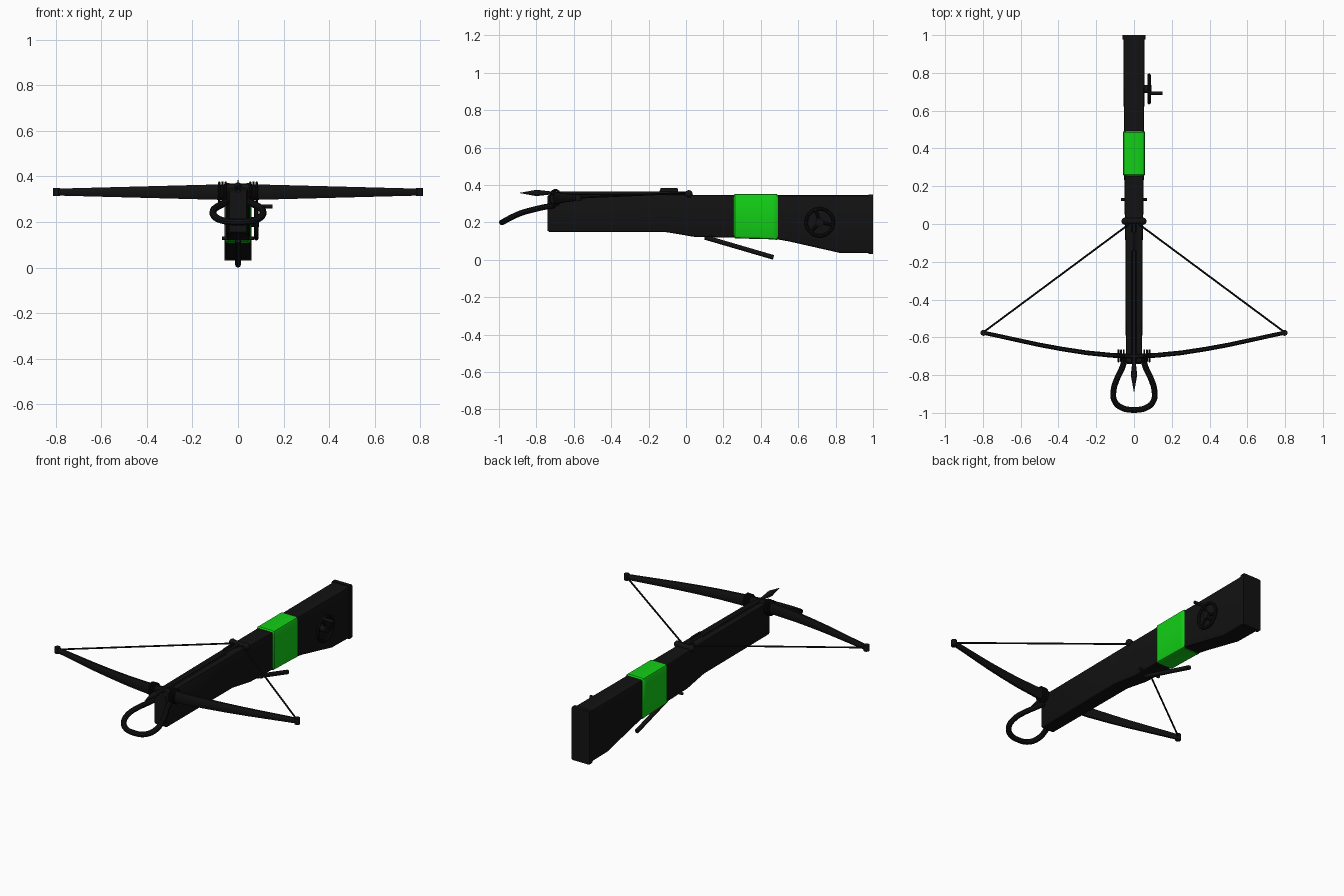
import bpy, bmesh, math
from mathutils import Vector

if "Cube" in bpy.data.objects:
    bpy.data.objects.remove(bpy.data.objects["Cube"])


def material(name, rgb):
    m = bpy.data.materials.new(name)
    m.diffuse_color = (*rgb, 1)
    m.use_nodes = True
    m.node_tree.nodes["Principled BSDF"].inputs["Base Color"].default_value = m.diffuse_color
    return m


BLACK = material("matte black", (0.006, 0.006, 0.006))
GREEN = material("bright green", (0.006, 0.62, 0.008))


def add_mesh(name, bm, mat):
    bmesh.ops.recalc_face_normals(bm, faces=bm.faces)
    me = bpy.data.meshes.new(name)
    bm.to_mesh(me)
    bm.free()
    ob = bpy.data.objects.new(name, me)
    bpy.context.collection.objects.link(ob)
    me.materials.append(mat)
    return ob


def loft(name, rings, mat=BLACK):
    """Skin closed rings of points and cap both ends."""
    bm = bmesh.new()
    vs = [[bm.verts.new(p) for p in r] for r in rings]
    n = len(vs[0])
    for a, b in zip(vs, vs[1:]):
        for i in range(n):
            bm.faces.new((a[i], a[(i + 1) % n], b[(i + 1) % n], b[i]))
    bm.faces.new(vs[0])
    bm.faces.new(vs[-1])
    return add_mesh(name, bm, mat)


def rod(name, a, b, r1, r2=None, segs=16):
    a, b = Vector(a), Vector(b)
    bm = bmesh.new()
    bmesh.ops.create_cone(bm, cap_ends=True, segments=segs, radius1=r1,
                          radius2=r1 if r2 is None else r2, depth=(b - a).length)
    ob = add_mesh(name, bm, BLACK)
    ob.location = (a + b) / 2
    ob.rotation_euler = (b - a).to_track_quat('Z', 'Y').to_euler()
    return ob


def tube(name, pts, r, cyclic=False):
    cu = bpy.data.curves.new(name, 'CURVE')
    cu.dimensions = '3D'
    cu.bevel_depth = r
    cu.bevel_resolution = 3
    cu.resolution_u = 6
    cu.use_fill_caps = True
    sp = cu.splines.new('BEZIER')
    sp.bezier_points.add(len(pts) - 1)
    for bp, p in zip(sp.bezier_points, pts):
        bp.co = p
        bp.handle_left_type = bp.handle_right_type = 'AUTO'
    sp.use_cyclic_u = cyclic
    ob = bpy.data.objects.new(name, cu)
    bpy.context.collection.objects.link(ob)
    cu.materials.append(BLACK)
    return ob


def ball(name, loc, r):
    bm = bmesh.new()
    bmesh.ops.create_uvsphere(bm, u_segments=16, v_segments=10, radius=r)
    ob = add_mesh(name, bm, BLACK)
    ob.location = loc
    return ob


def section(y, z0, z1, w, c=0.01, groove=0.0):
    """Chamfered stock cross-section with an optional bolt groove on top."""
    half = [(0.0, z1 - groove), (0.010, z1 - groove), (0.012, z1), (w - c, z1),
            (w - c * 0.3, z1 - c * 0.3), (w, z1 - c), (w, z0 + c),
            (w - c * 0.3, z0 + c * 0.3), (w - c, z0)]
    pts = half + [(-x, z) for x, z in reversed(half[1:])]
    return [(x, y, z) for x, z in pts]


# Stock: y, bottom, top, half width, groove depth
stations = [(-0.74, 0.155, 0.34, 0.038, 0.008), (-0.73, 0.148, 0.348, 0.043, 0.008),
            (-0.11, 0.148, 0.35, 0.046, 0.008), (-0.03, 0.135, 0.35, 0.047, 0.008),
            (0.00, 0.130, 0.35, 0.048, 0.008), (0.02, 0.126, 0.348, 0.048, 0.0),
            (0.05, 0.122, 0.347, 0.049, 0.0), (0.26, 0.118, 0.345, 0.052, 0.0),
            (0.46, 0.114, 0.345, 0.053, 0.0), (0.55, 0.098, 0.345, 0.054, 0.0),
            (0.82, 0.037, 0.345, 0.055, 0.0), (0.99, 0.035, 0.345, 0.056, 0.0)]
loft("stock", [section(y, a, b, w, 0.01, g) for y, a, b, w, g in stations])
loft("butt_plate", [section(y, 0.03, 0.35, 0.06, 0.006) for y in (0.976, 1.0)])

# Green grip wrap, slightly proud of the stock
loft("grip_wrap", [section(y, a, b, w, 0.014) for y, a, b, w in
                   ((0.255, 0.122, 0.345, 0.053), (0.262, 0.114, 0.352, 0.058),
                    (0.46, 0.109, 0.352, 0.058), (0.485, 0.106, 0.352, 0.058),
                    (0.492, 0.113, 0.345, 0.054))], GREEN)

# Bow limbs: flat rounded section, tapering to the tips
limb = [(0, -0.700), (0.12, -0.695), (0.25, -0.682), (0.38, -0.662),
        (0.5, -0.640), (0.62, -0.614), (0.72, -0.592), (0.80, -0.575)]
path = [(-x, y) for x, y in reversed(limb[1:])] + limb
rings = []
for x, y in path:
    t = abs(x) / 0.8
    h, d = 0.036 - 0.021 * t, 0.013 - 0.002 * t
    rings.append([(x, y + d * math.cos(k * math.tau / 12),
                   0.331 + h * max(-0.87, min(0.87, math.sin(k * math.tau / 12))) / 0.87)
                  for k in range(12)])
loft("bow_limbs", rings)

for s, side in ((-1, "left"), (1, "right")):
    rod(f"{side}_tip", (s * 0.797, -0.576, 0.313), (s * 0.797, -0.576, 0.349), 0.016)
    rod(f"{side}_string", (s * 0.80, -0.575, 0.332), (s * 0.025, 0.0, 0.357), 0.005, segs=8)
    # Binding cords around the bow
    for i in range(3):
        x = s * (0.054 + 0.014 * i)
        tube(f"{side}_binding_{i}", [(x, -0.698 + 0.030 * math.cos(a), 0.331 + 0.042 * math.sin(a))
             for a in (k * math.tau / 8 for k in range(8))], 0.005, True)

# Foot stirrup loop
half = [(0.045, -0.705, 0.290), (0.062, -0.76, 0.281), (0.09, -0.82, 0.267),
        (0.108, -0.88, 0.250), (0.104, -0.935, 0.226), (0.07, -0.970, 0.207)]
tube("stirrup", half + [(0, -0.984, 0.200)] + [(-x, y, z) for x, y, z in reversed(half)], 0.0155)

# String catch: cross roller with rounded ends
rod("catch_roller", (-0.05, 0.015, 0.352), (0.05, 0.015, 0.352), 0.016)
for s, side in ((-1, "left"), (1, "right")):
    ball(f"{side}_catch_knob", (s * 0.046, 0.015, 0.352), 0.02)

# Trigger lever and its pivot pin
rod("trigger_lever", (0, 0.10, 0.120), (0, 0.468, 0.0125), 0.0125)
rod("trigger_pin", (-0.07, 0.13, 0.128), (0.07, 0.13, 0.128), 0.008)

# Bolt with head and three fins
rod("bolt_shaft", (0, -0.80, 0.357), (0, 0.0, 0.357), 0.009, segs=12)
rod("bolt_point", (0, -0.80, 0.357), (0, -0.89, 0.357), 0.017, 0.0005, segs=12)
rod("bolt_socket", (0, -0.80, 0.357), (0, -0.73, 0.357), 0.017, 0.009, segs=12)
for i, ang in enumerate((90, -20, 200)):
    c, s = math.cos(math.radians(ang)), math.sin(math.radians(ang))
    loft(f"bolt_fin_{i}", [[(c * r - s * t, y, 0.357 + s * r + c * t) for y, r in
                            ((-0.145, 0.0), (-0.135, 0.027), (-0.045, 0.027), (-0.04, 0.0))]
                           for t in (-0.002, 0.002)])

# Cranking wheel on the right side of the butt
wx, wy, wz = 0.08, 0.715, 0.20
tube("wheel_rim", [(wx, wy + 0.072 * math.cos(a), wz + 0.072 * math.sin(a))
                   for a in (k * math.tau / 8 for k in range(8))], 0.0095, True)
rod("wheel_hub", (0.045, wy, wz), (wx + 0.012, wy, wz), 0.022)
for i in range(3):
    a = math.radians(108 + 120 * i)
    rod(f"wheel_spoke_{i}", (wx, wy, wz),
        (wx, wy + 0.07 * math.cos(a), wz + 0.07 * math.sin(a)), 0.008, segs=10)
rod("wheel_handle", (wx, 0.693, 0.268), (0.152, 0.693, 0.268), 0.009)

# Turn curves into meshes and smooth rounded faces
bpy.ops.object.select_all(action='SELECT')
bpy.context.view_layer.objects.active = bpy.data.objects["stock"]
bpy.ops.object.convert(target='MESH')
bpy.ops.object.shade_smooth_by_angle(angle=math.radians(35))
